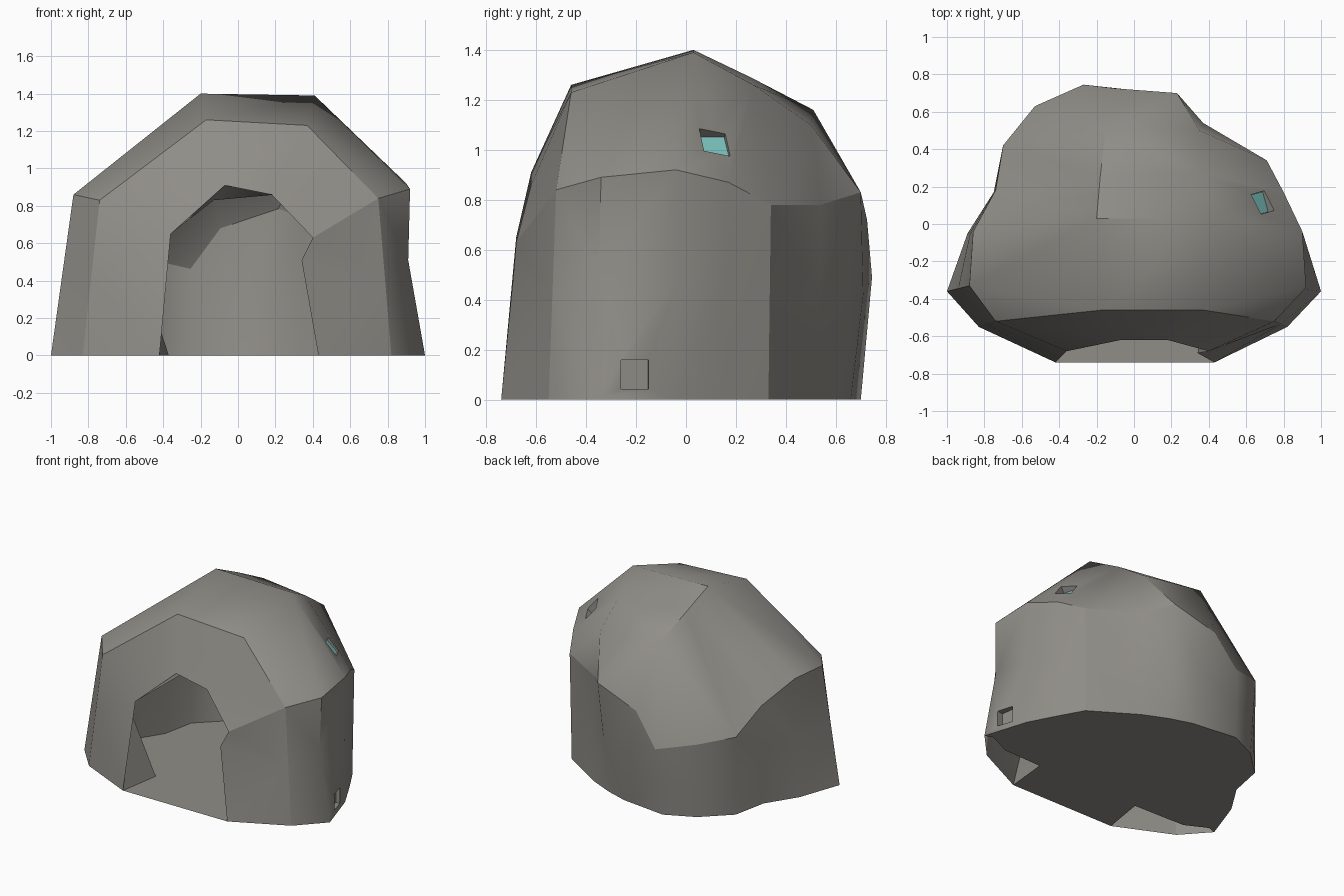
import bpy, bmesh
from mathutils import Vector
from mathutils.bvhtree import BVHTree

if "Cube" in bpy.data.objects:
    bpy.data.objects.remove(bpy.data.objects["Cube"])

# Outline columns, anticlockwise from the right front pillar to the left one
BASE = [(.82, -.55), (1, -.36), (.9, -.04), (.8, .15), (.7, .33), (.38, .53), (.2, .61),
        (.04, .66), (-.3, .70), (-.51, .60), (-.7, .42), (-.75, .17), (-.89, -.05),
        (-1, -.36), (-.83, -.55)]
SHOULDER = [(.75, -.52, .84), (.92, -.34, .89), (.9, -.04, .92), (.8, .17, .87), (.71, .34, .78),
            (.37, .54, .78), (.23, .70, .83), (-.1, .725, .72), (-.27, .745, .49), (-.53, .63, .55),
            (-.7, .42, .57), (-.74, .18, .72), (-.86, -.04, .87), (-.88, -.33, .86),
            (-.74, -.52, .83)]
# Roof edge: right side front to back, then left side back to front
ROOF = [(.37, -.46, 1.23), (.41, .03, 1.39), (.36, .27, 1.26), (.35, .5, 1.1),
        (-.15, .51, 1.16), (-.18, .26, 1.29), (-.2, .03, 1.4), (-.17, -.46, 1.26)]
LINK = [0, 1, 1, 2, 3, 3, 4, 4, 4, 4, 5, 6, 6, 7, 7]   # roof point above each column
# Entrance arch, right foot to left foot
ARCH_OUT = [(.43, -.74, 0), (.34, -.69, .51), (.4, -.68, .63), (.18, -.62, .86),
            (-.07, -.62, .91), (-.36, -.68, .65), (-.42, -.74, 0)]
ARCH_IN = [(.46, -.43, 0), (.38, -.43, .5), (.42, -.43, .64), (.2, -.43, .86),
           (-.13, -.43, .83), (-.56, -.52, .58), (-.37, -.43, 0)]


def outer(p):
    return Vector(p)


def inner(p):
    return Vector((p[0] * .94, max(p[1] * .94, -.42), p[2] * .945))


def paint(name, rgb):
    m = bpy.data.materials.new(name)
    m.diffuse_color = (*rgb, 1)
    m.use_nodes = True
    m.node_tree.nodes["Principled BSDF"].inputs["Base Color"].default_value = m.diffuse_color
    return m


STONE = paint("stone", (.28, .27, .245))
GLASS = paint("teal_glass", (.2, .55, .52))


def make_object(name, bm, mat):
    me = bpy.data.meshes.new(name)
    bm.to_mesh(me)
    bm.free()
    me.materials.append(mat)
    ob = bpy.data.objects.new(name, me)
    bpy.context.collection.objects.link(ob)
    return ob


def crease(bm, *path):
    for u, v in zip(path, path[1:]):
        e = bm.edges.get((u, v))
        if e:
            e.smooth = False


def skin(bm, arch_pts, place):
    """One skin of the shelter; returns its foot ring and arch vertices."""
    new = bm.verts.new
    foot = [new(place((x, y, 0))) for x, y in BASE]
    mids = [(Vector((b[0], b[1], 0)) + Vector(s)) / 2 for b, s in zip(BASE, SHOULDER)]
    mids[1] = Vector((.91, -.35, .51))
    mids[7] = Vector((.05, .71, .42))
    mid = [new(place(p)) for p in mids]
    top = [new(place(p)) for p in SHOULDER]
    r = [new(place(p)) for p in ROOF]
    a = [new(p) for p in arch_pts]
    f = bm.faces.new
    for i in range(len(BASE) - 1):
        f((foot[i], foot[i + 1], mid[i + 1], mid[i]))
        f((mid[i], mid[i + 1], top[i + 1], top[i]))
        lo, hi = LINK[i], LINK[i + 1]
        f((top[i], top[i + 1], r[lo]))
        if hi > lo:
            f((top[i + 1], r[hi], r[lo]))
    for i in range(3):
        f((r[i], r[i + 1], r[6 - i], r[7 - i]))
    # front wall around the arch
    f((a[0], foot[0], mid[0], a[1]))
    f((a[1], mid[0], top[0], a[2]))
    f((a[2], top[0], r[0], a[3]))
    f((a[3], r[0], r[7], a[4]))
    f((a[4], r[7], top[-1], a[5]))
    f((a[5], top[-1], mid[-1]))
    f((a[5], mid[-1], foot[-1], a[6]))
    # ridges that stay crisp
    crease(bm, *top)
    crease(bm, top[-1], r[7], r[0], top[0], a[2])
    for i in (0, 4, 14):
        crease(bm, foot[i], mid[i], top[i])
    return foot, a


# Hollow shell: outer and inner skins joined at the arch and the feet
bm = bmesh.new()
foot_o, arch_o = skin(bm, ARCH_OUT, outer)
foot_i, arch_i = skin(bm, ARCH_IN, inner)
for ro, ri in ((arch_o, arch_i),
               ([arch_o[0]] + foot_o + [arch_o[-1]], [arch_i[0]] + foot_i + [arch_i[-1]])):
    for i in range(len(ro) - 1):
        bm.faces.new((ro[i], ro[i + 1], ri[i + 1], ri[i]))
floor_pts = [v.co.copy() for v in
             [arch_o[0], arch_i[0]] + foot_i + [arch_i[-1], arch_o[-1]]]
bmesh.ops.triangulate(bm, faces=[f for f in bm.faces if len(f.verts) > 3])
bmesh.ops.recalc_face_normals(bm, faces=bm.faces)
tree = BVHTree.FromBMesh(bm)
shell = make_object("rock_shell", bm, STONE)

# Floor
bm = bmesh.new()
face = bm.faces.new([bm.verts.new(p) for p in floor_pts])
bmesh.ops.triangulate(bm, faces=[face])
make_object("floor", bm, STONE)


def box_on_wall(name, y, z, size, thick, sink, mat):
    """Box set square to the right-hand wall at height z and depth y."""
    loc, nor, _, _ = tree.ray_cast(Vector((2, y, z)), Vector((-1, 0, 0)))
    if nor.x < 0:
        nor = -nor
    nor = Vector((nor.x, nor.y * .4, nor.z)).normalized()
    bm = bmesh.new()
    bmesh.ops.create_cube(bm, size=1)
    bmesh.ops.scale(bm, vec=(thick, size, size), verts=bm.verts)
    ob = make_object(name, bm, mat)
    ob.rotation_mode = 'QUATERNION'
    ob.rotation_quaternion = nor.to_track_quat('X', 'Z')
    ob.location = loc - nor * sink
    return ob


# Smooth shading with crisp ridges
bpy.context.view_layer.objects.active = shell
shell.select_set(True)
bpy.ops.object.shade_smooth_by_angle(angle=.75, keep_sharp_edges=True)

# Small window recesses in the right wall
for y, z in ((.115, 1.03), (-.205, .1)):
    cutter = box_on_wall("window_cutter", y, z, .115, .08, 0, STONE)
    cutter.hide_render = True
    mod = shell.modifiers.new("window", 'BOOLEAN')
    mod.operation = 'DIFFERENCE'
    mod.solver = 'EXACT'
    mod.object = cutter
    bpy.context.view_layer.update()
    bpy.ops.object.modifier_apply(modifier=mod.name)
    bpy.data.objects.remove(cutter)

# Front pillars are open underneath
bm = bmesh.new()
bm.from_mesh(shell.data)
under = [f for f in bm.faces
         if f.normal.z < -.9 and f.calc_center_median().z < .01 and f.calc_center_median().y < -.4]
bmesh.ops.delete(bm, geom=under, context='FACES')
bm.to_mesh(shell.data)
bm.free()

# Glass pane in the upper window
box_on_wall("window_pane", .115, 1.03, .112, .01, .036, GLASS)
